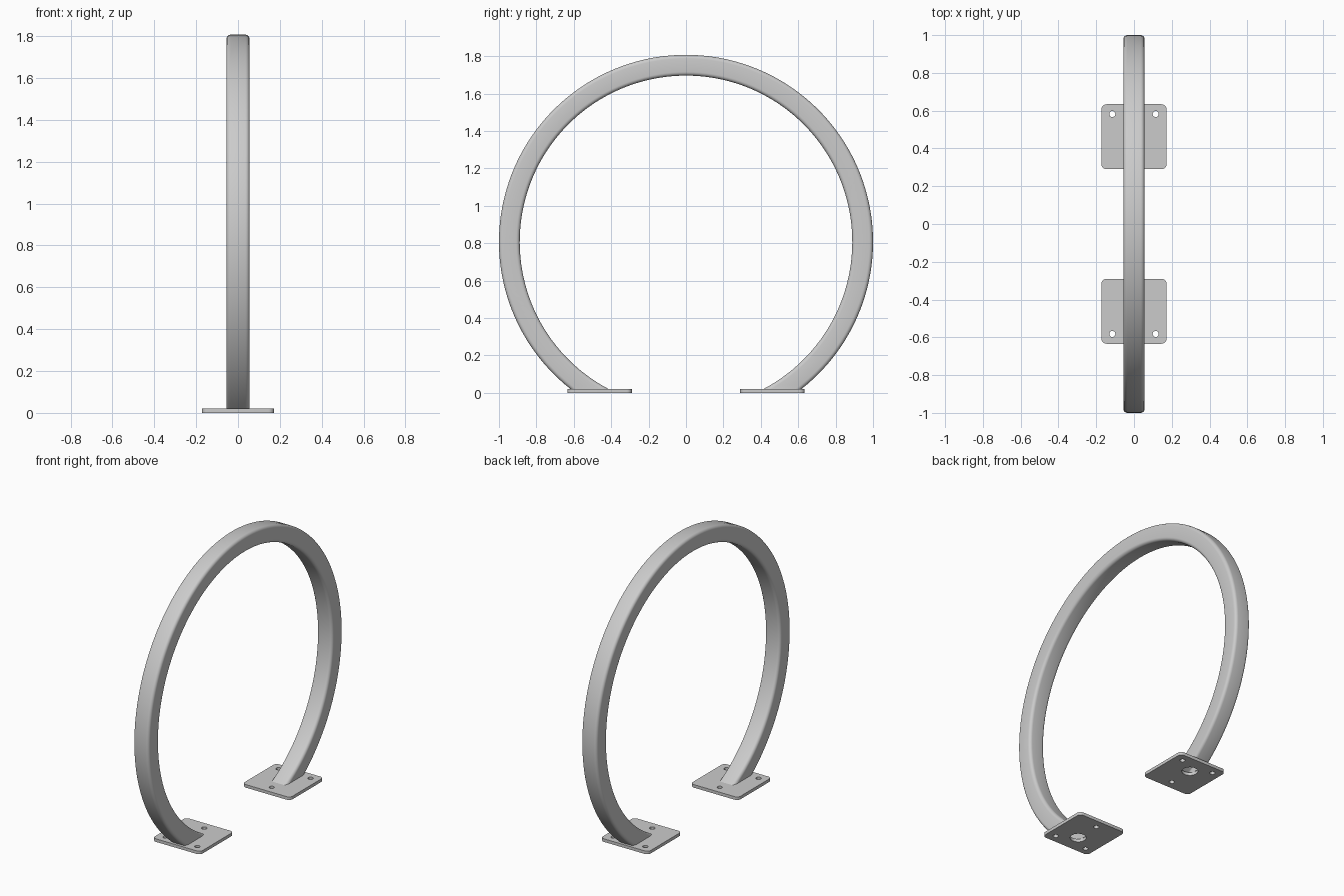
import bpy, bmesh
from math import sin, cos, asin, pi

if "Cube" in bpy.data.objects:
    bpy.data.objects.remove(bpy.data.objects["Cube"])

CZ, R_MID, HALF = 0.807, 0.9445, 0.0555   # ring centre height, mid radius, half tube width
PLATE_T, PLATE_Y, PLATE_H = 0.02, 0.462, 0.172


def rounded_square(h, r, n):
    """Counter-clockwise rounded square outline, n steps per corner."""
    pts = []
    for k, (sx, sy) in enumerate([(1, 1), (-1, 1), (-1, -1), (1, -1)]):
        for i in range(n + 1):
            a = pi / 2 * (k + i / n)
            pts.append((sx * (h - r) + r * cos(a), sy * (h - r) + r * sin(a)))
    return pts


def circle(x, y, r, n=32):
    return [(x + r * cos(2 * pi * i / n), y + r * sin(2 * pi * i / n)) for i in range(n)]


def finish(obj):
    bm = bmesh.new()
    bm.from_mesh(obj.data)
    bmesh.ops.remove_doubles(bm, verts=bm.verts, dist=1e-5)
    bmesh.ops.recalc_face_normals(bm, faces=bm.faces)
    bm.to_mesh(obj.data)
    bm.free()
    bpy.ops.object.select_all(action='DESELECT')
    obj.select_set(True)
    bpy.context.view_layer.objects.active = obj
    bpy.ops.object.shade_smooth_by_angle(angle=pi / 6)


def sweep(bm, profile, steps):
    """Sweep a profile round the ring; every line ends exactly on the plate top."""
    rings = [[] for _ in range(steps + 1)]
    for x, dr in profile:
        r = R_MID + dr
        end = asin((CZ - PLATE_T) / r)
        for s in range(steps + 1):
            a = -end + (pi + 2 * end) * s / steps
            rings[s].append(bm.verts.new((x, r * cos(a), CZ + r * sin(a))))
    for a, b in zip(rings, rings[1:]):
        bridge(bm, a, b)
    return rings


def bridge(bm, a, b):
    n = len(a)
    for i in range(n):
        j = (i + 1) % n
        bm.faces.new((a[i], a[j], b[j], b[i]))


# Hollow square-tube hoop
bm = bmesh.new()
outer = sweep(bm, rounded_square(HALF, 0.02, 5), 128)
inner = sweep(bm, rounded_square(HALF - 0.011, 0.009, 5), 128)
for e in (0, -1):
    bridge(bm, outer[e], inner[e])
mesh = bpy.data.meshes.new("hoop_tube")
bm.to_mesh(mesh)
bm.free()
hoop = bpy.data.objects.new("hoop_tube", mesh)
bpy.context.collection.objects.link(hoop)
finish(hoop)

# Base plates: rounded outline, three bolt holes and a drain hole under the tube
for name, s in (("base_plate_back", 1), ("base_plate_front", -1)):
    curve = bpy.data.curves.new(name, 'CURVE')
    curve.dimensions = '2D'
    curve.fill_mode = 'BOTH'
    curve.extrude = PLATE_T / 2
    outlines = [rounded_square(PLATE_H, 0.026, 6),
                circle(0.115, s * 0.12, 0.016), circle(-0.115, s * 0.12, 0.016),
                circle(0, -s * 0.115, 0.016), circle(0, s * 0.05, 0.048)]
    for pts in outlines:
        sp = curve.splines.new('POLY')
        sp.points.add(len(pts) - 1)
        for p, (x, y) in zip(sp.points, pts):
            p.co = (x, y, 0, 1)
        sp.use_cyclic_u = True
    plate = bpy.data.objects.new(name, curve)
    plate.location = (0, s * PLATE_Y, PLATE_T / 2)
    bpy.context.collection.objects.link(plate)
    bpy.ops.object.select_all(action='DESELECT')
    plate.select_set(True)
    bpy.context.view_layer.objects.active = plate
    bpy.ops.object.convert(target='MESH')
    finish(bpy.context.view_layer.objects.active)
